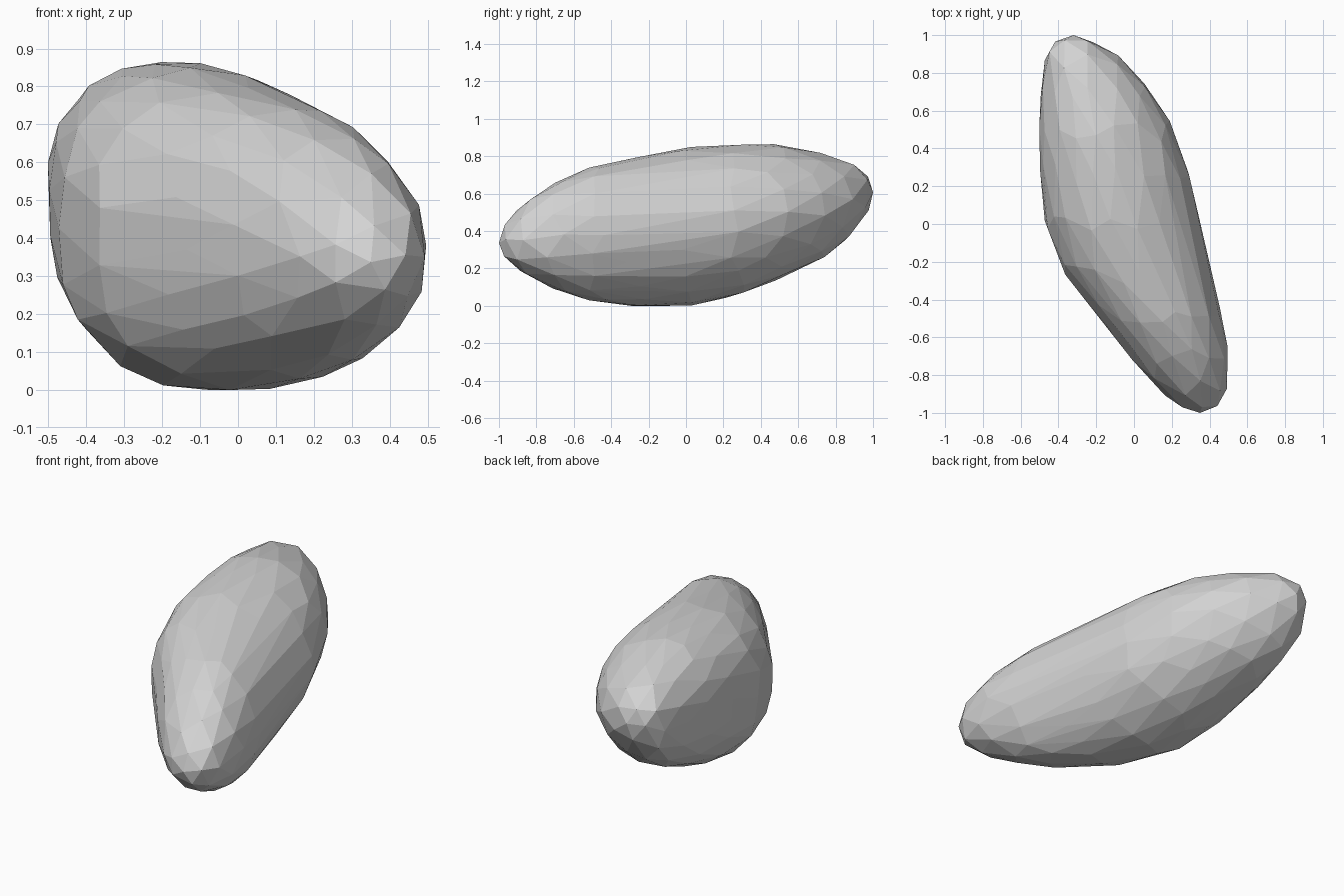
import bpy, bmesh, math, random
from mathutils import Vector, Matrix

cube = bpy.data.objects.get("Cube")
if cube:
    bpy.data.objects.remove(cube, do_unlink=True)

random.seed(4)

# Stations along the stone: y, centre x, fullness x, centre z, fullness z
STATIONS = [
    (-1.00, 0.35, 0.39, 0.36, 0.37),
    (-0.87, 0.31, 0.37, 0.385, 0.38),
    (-0.57, 0.18, 0.37, 0.405, 0.415),
    (-0.25, 0.01, 0.40, 0.42, 0.415),
    (0.00, -0.06, 0.41, 0.445, 0.425),
    (0.23, -0.09, 0.41, 0.475, 0.42),
    (0.46, -0.13, 0.41, 0.52, 0.415),
    (0.75, -0.21, 0.41, 0.56, 0.41),
    (1.00, -0.32, 0.43, 0.63, 0.43),
]
SQUARENESS = 2.1


def section(y):
    """Blend the two stations either side of y."""
    for a, b in zip(STATIONS, STATIONS[1:]):
        if y <= b[0]:
            t = (y - a[0]) / (b[0] - a[0])
            return [p + (q - p) * t for p, q in zip(a[1:], b[1:])]
    return STATIONS[-1][1:]


def shape(p):
    """Move a point of the unit sphere onto the stone."""
    y = max(-1, min(1, p.y))
    cx, kx, cz, kz = section(y)
    r = math.hypot(p.x, p.z)
    if r < 0.001:
        return Vector((cx, y, cz))
    c, s = p.x / r, p.z / r
    bulge = (abs(c) ** SQUARENESS + abs(s) ** SQUARENESS) ** (-1 / SQUARENESS)
    # Top and bottom curl sideways, more so towards the back
    lean = 0.11 + 0.1 * y if p.z > 0 else 0.06 + 0.1 * y
    across = p.x - lean * abs(p.z)
    return Vector((cx + kx * across * bulge, y, cz + kz * p.z * bulge))


# Stone body: a faceted ball with uneven facets, poles along y
bm = bmesh.new()
bmesh.ops.create_icosphere(bm, subdivisions=3, radius=1,
                           matrix=Matrix.Rotation(math.radians(90), 4, "X"))
for v in bm.verts:
    if abs(v.co.y) < 0.99:
        v.co += Vector([random.uniform(-0.04, 0.04) for _ in range(3)])
        v.co.normalize()
    v.co = shape(v.co)

# Keep it convex, and merge nearly flat facets
bmesh.ops.convex_hull(bm, input=bm.verts)
loose = [v for v in bm.verts if not v.link_faces]
bmesh.ops.delete(bm, geom=loose, context="VERTS")
bmesh.ops.dissolve_limit(bm, angle_limit=math.radians(4),
                         verts=bm.verts, edges=bm.edges)
bmesh.ops.recalc_face_normals(bm, faces=bm.faces)

# Rest it on the ground
lowest = min(v.co.z for v in bm.verts)
bmesh.ops.translate(bm, verts=bm.verts, vec=(0, 0, -lowest))

mesh = bpy.data.meshes.new("stone")
bm.to_mesh(mesh)
bm.free()
stone = bpy.data.objects.new("stone", mesh)
bpy.context.collection.objects.link(stone)

# Plain grey
grey = bpy.data.materials.new("stone_grey")
grey.use_nodes = True
colour = (0.65, 0.65, 0.65, 1)
grey.diffuse_color = colour
grey.node_tree.nodes["Principled BSDF"].inputs["Base Color"].default_value = colour
mesh.materials.append(grey)
